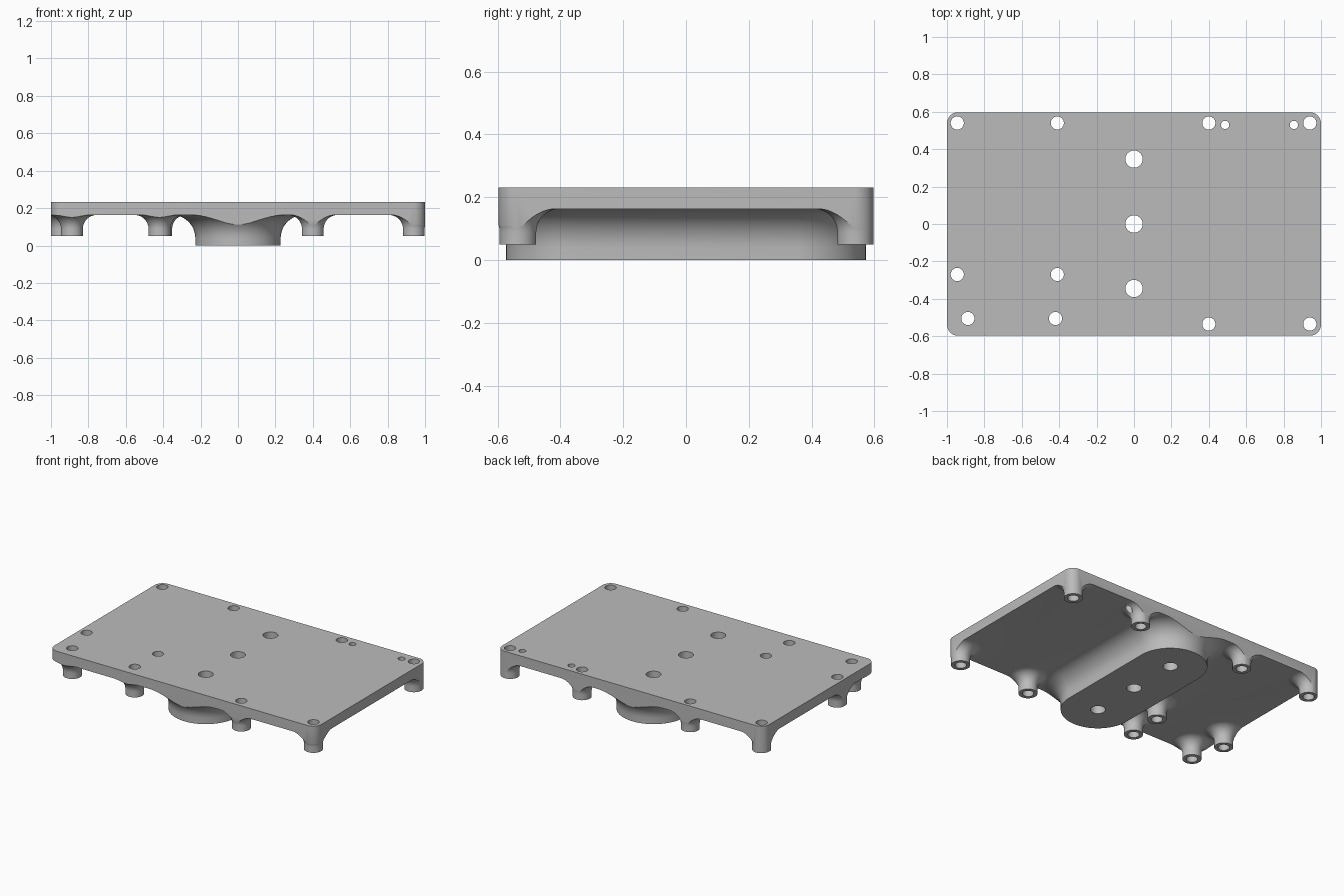
import bpy, bmesh, math

cube = bpy.data.objects.get("Cube")
if cube:
    bpy.data.objects.remove(cube)

TOP, UNDER = 0.232, 0.163

grey = bpy.data.materials.new("plain grey")
grey.use_nodes = True
grey.diffuse_color = (0.5, 0.5, 0.5, 1)
grey.node_tree.nodes["Principled BSDF"].inputs["Base Color"].default_value = grey.diffuse_color


def outline(x, y, hx, hy, r, steps):
    """Rounded rectangle around (x, y); a circle when hx = hy = r."""
    half = math.pi / 4 / steps
    r_fit = r / math.cos(half)
    pts = []
    for q, (sx, sy) in enumerate(((1, 1), (-1, 1), (-1, -1), (1, -1))):
        for k in range(steps):
            a = q * math.pi / 2 + (2 * k + 1) * half
            pts.append((x + sx * (hx - r) + r_fit * math.cos(a),
                        y + sy * (hy - r) + r_fit * math.sin(a)))
    return pts


def loft(name, x, y, hx, hy, r, sections, steps=10):
    """Closed solid through (outward offset, height) sections."""
    bm = bmesh.new()
    rings = [[bm.verts.new((px, py, z)) for px, py in
              outline(x, y, hx + d, hy + d, r + d, steps)] for d, z in sections]
    for a, b in zip(rings, rings[1:]):
        for i in range(len(a)):
            j = (i + 1) % len(a)
            bm.faces.new((a[i], a[j], b[j], b[i]))
    bm.faces.new(rings[0][::-1])
    bm.faces.new(rings[-1])
    bmesh.ops.recalc_face_normals(bm, faces=bm.faces)
    mesh = bpy.data.meshes.new(name)
    bm.to_mesh(mesh)
    bm.free()
    mesh.materials.append(grey)
    obj = bpy.data.objects.new(name, mesh)
    bpy.context.collection.objects.link(obj)
    return obj


def flared(bottom, fillet):
    """Straight wall that sweeps out into the underside of the plate."""
    pts = [(0, bottom)]
    for k in range(13):
        a = math.pi / 2 * k / 12
        pts.append((fillet * (1 - math.cos(a)),
                    UNDER + 0.0003 - fillet * (1 - math.sin(a))))
    return pts + [(fillet, 0.2)]


def combine(target, tool, operation):
    mod = target.modifiers.new("combine", "BOOLEAN")
    mod.operation, mod.solver, mod.object = operation, "EXACT", tool
    with bpy.context.temp_override(object=target, active_object=target):
        bpy.ops.object.modifier_apply(modifier=mod.name)
    bpy.data.objects.remove(tool)


# Oversized plate, trimmed to its outline after the feet are joined
plate = loft("mounting_plate", 0, 0, 1.3, 0.9, 0.1, [(0, UNDER), (0, TOP)])

# Long central pad with a wide fillet
combine(plate, loft("central_pad", 0, 0, 0.228, 0.573, 0.228,
                    flared(0, 0.125), 16), "UNION")

# Standoffs
standoffs = [(-0.945, 0.54), (-0.41, 0.54), (0.4, 0.54), (0.94, 0.54),
             (-0.945, -0.27), (-0.41, -0.27), (-0.888, -0.505),
             (-0.42, -0.505), (0.4, -0.535), (0.94, -0.535)]
for x, y in standoffs:
    combine(plate, loft("standoff", x, y, 0.058, 0.058, 0.058,
                        flared(0.05, 0.075)), "UNION")

# Rounded plate outline
combine(plate, loft("outline_cutter", 0, 0, 1, 0.597, 0.06,
                    [(0, -0.2), (0, 0.5)]), "INTERSECT")

# Through holes: standoffs, pad and two small ones at the back
holes = [(x, y, 0.035) for x, y in standoffs]
holes += [(0, y, 0.046) for y in (-0.345, 0, 0.347)]
holes += [(x, 0.53, 0.022) for x in (0.487, 0.855)]
for x, y, r in holes:
    combine(plate, loft("hole_cutter", x, y, r, r, r,
                        [(0, -0.1), (0, 0.4)], 8), "DIFFERENCE")

# Smooth fillets with crisp edges
bpy.ops.object.select_all(action="DESELECT")
plate.select_set(True)
bpy.context.view_layer.objects.active = plate
bpy.ops.object.shade_smooth_by_angle(angle=math.radians(30))
